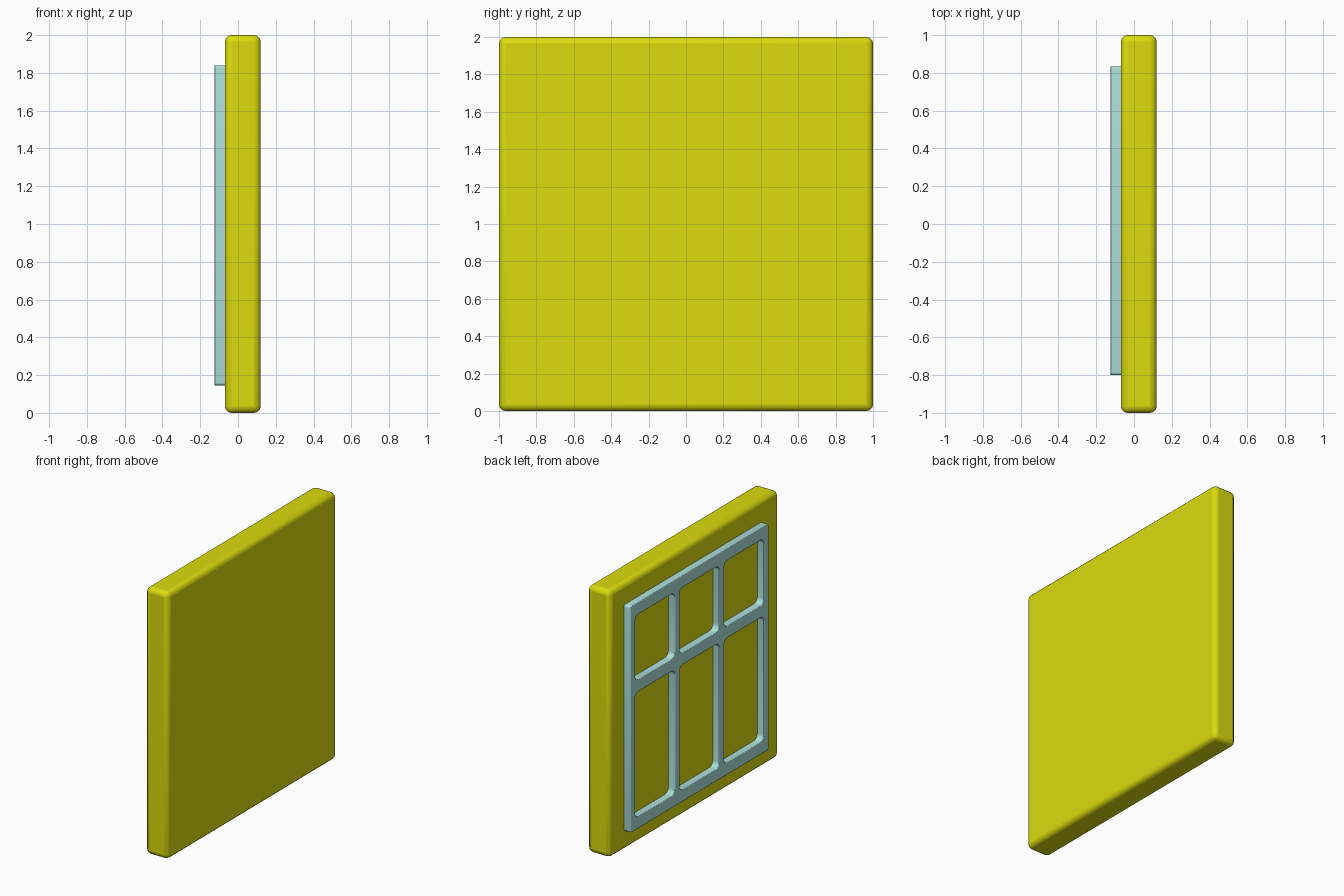
import bpy
import bmesh
import math
from mathutils import Vector

if "Cube" in bpy.data.objects:
    bpy.data.objects.remove(bpy.data.objects["Cube"], do_unlink=True)


def make_material(name, color):
    mat = bpy.data.materials.new(name)
    mat.use_nodes = True
    mat.diffuse_color = color
    mat.node_tree.nodes["Principled BSDF"].inputs["Base Color"].default_value = color
    return mat


def box(name, low, high, corner=0.0):
    """Box between two corners; its edges along x can be rounded."""
    low, high = Vector(low), Vector(high)
    bm = bmesh.new()
    bmesh.ops.create_cube(bm, size=1)
    for v in bm.verts:
        v.co = (low + high) / 2 + v.co * (high - low)
    if corner:
        edges = [e for e in bm.edges if abs(e.verts[0].co.x - e.verts[1].co.x) > 1e-4]
        bmesh.ops.bevel(bm, geom=edges, offset=corner, segments=4,
                        profile=0.5, affect='EDGES')
    mesh = bpy.data.meshes.new(name)
    bm.to_mesh(mesh)
    bm.free()
    obj = bpy.data.objects.new(name, mesh)
    bpy.context.collection.objects.link(obj)
    return obj


def finish(obj, mat, width, segments):
    """Round the edges, colour the part and shade it smooth."""
    obj.data.materials.clear()
    obj.data.materials.append(mat)
    bevel = obj.modifiers.new("rounded_edges", 'BEVEL')
    bevel.width = width
    bevel.segments = segments
    bevel.limit_method = 'ANGLE'
    bevel.angle_limit = math.radians(40)
    bpy.ops.object.select_all(action='DESELECT')
    obj.select_set(True)
    bpy.context.view_layer.objects.active = obj
    bpy.ops.object.shade_smooth_by_angle(angle=math.radians(40))


yellow = make_material("yellow", (0.71, 0.71, 0.004, 1))
pale_teal = make_material("pale_teal", (0.41, 0.74, 0.71, 1))

# Thick rounded wall panel
panel = box("wall_panel", (-0.07, -1, 0), (0.12, 1, 2))
finish(panel, yellow, 0.035, 3)

# Window frame: one plate with six rounded openings
frame = box("window_frame", (-0.125, -0.8, 0.145), (-0.06, 0.835, 1.84), 0.015)
bar = 0.055
pane = (1.635 - 4 * bar) / 3
cutters = []
for column in range(3):
    y = -0.8 + bar + column * (pane + bar)
    for bottom, top in ((0.235, 1.17), (1.26, 1.75)):
        cutter = box("pane_cutter", (-0.3, y, bottom), (0.1, y + pane, top), 0.04)
        cutter.hide_render = True
        cutters.append(cutter)
        cut = frame.modifiers.new("opening", 'BOOLEAN')
        cut.operation = 'DIFFERENCE'
        cut.solver = 'EXACT'
        cut.object = cutter

# Bake the openings, then drop the cutters
depsgraph = bpy.context.evaluated_depsgraph_get()
cut_mesh = bpy.data.meshes.new_from_object(frame.evaluated_get(depsgraph))
frame.modifiers.clear()
frame.data = cut_mesh
for cutter in cutters:
    bpy.data.objects.remove(cutter, do_unlink=True)
finish(frame, pale_teal, 0.008, 2)
